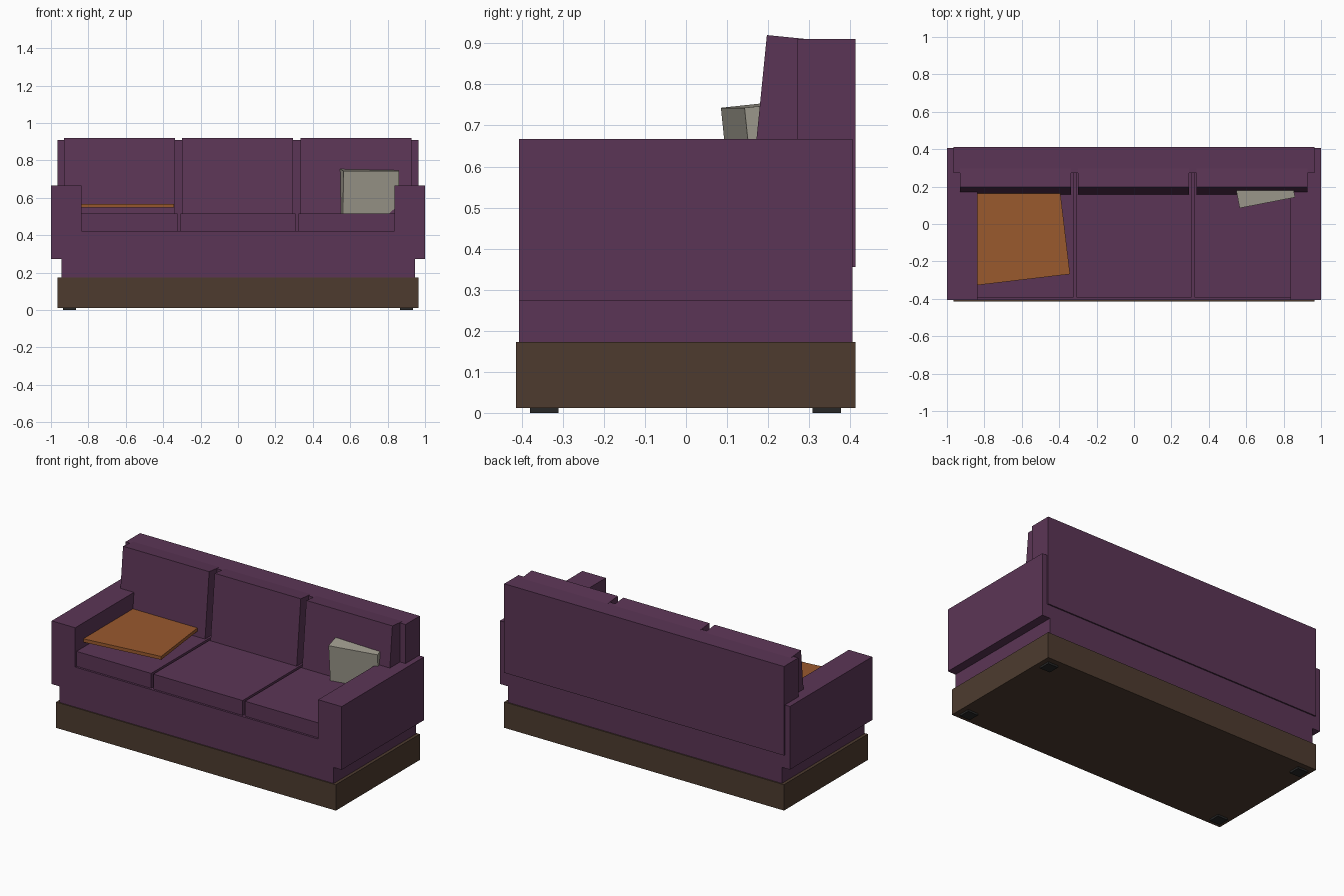
import bpy, bmesh
from math import radians
from mathutils import Matrix, Vector, Euler

if "Cube" in bpy.data.objects:
    bpy.data.objects.remove(bpy.data.objects["Cube"])


def material(name, rgb):
    m = bpy.data.materials.new(name)
    m.diffuse_color = (*rgb, 1)
    m.use_nodes = True
    m.node_tree.nodes["Principled BSDF"].inputs["Base Color"].default_value = m.diffuse_color
    return m


FABRIC = material("plum_fabric", (0.105, 0.036, 0.092))
WOOD = material("dark_wood", (0.075, 0.044, 0.028))
BLACK = material("foot_rubber", (0.02, 0.02, 0.02))
ORANGE = material("orange_fabric", (0.32, 0.10, 0.027))
CREAM = material("cream_fabric", (0.36, 0.34, 0.28))


def add_box(name, lo, hi, mat, pivot=(0, 0, 0), rot=(0, 0, 0)):
    """Box between two corners, rotated (degrees) and moved to its pivot."""
    lo, hi = Vector(lo), Vector(hi)
    bm = bmesh.new()
    bmesh.ops.create_cube(bm, size=1, matrix=Matrix.Translation((lo + hi) / 2)
                          @ Matrix.Diagonal((*(hi - lo), 1)))
    mesh = bpy.data.meshes.new(name)
    bm.to_mesh(mesh)
    bm.free()
    mesh.materials.append(mat)
    ob = bpy.data.objects.new(name, mesh)
    ob.location = pivot
    ob.rotation_euler = Euler([radians(a) for a in rot])
    bpy.context.collection.objects.link(ob)
    return ob


# Plinth, seat base and backrest
add_box("plinth", (-0.965, -0.414, 0.012), (0.965, 0.413, 0.173), WOOD)
add_box("seat_base", (-0.945, -0.407, 0.173), (0.945, 0.405, 0.422), FABRIC)
add_box("backrest", (-0.965, 0.272, 0.355), (0.965, 0.413, 0.91), FABRIC)

# Arms and feet, mirrored left and right
for side, s in (("left", -1), ("right", 1)):
    xs = sorted((s * 0.838, s * 1.0))
    add_box(side + "_arm", (xs[0], -0.407, 0.273), (xs[1], 0.405, 0.667), FABRIC)
    for end, y in (("front", -0.345), ("back", 0.343)):
        add_box(f"{side}_{end}_foot", (s * 0.9 - 0.035, y - 0.035, 0),
                (s * 0.9 + 0.035, y + 0.035, 0.013), BLACK)

# Three seat cushions and three leaning back cushions
for i, side in enumerate(("left", "middle", "right")):
    x = (i - 1) * 0.632
    x0 = -0.84 if i == 0 else x - 0.308
    x1 = 0.84 if i == 2 else x + 0.308
    add_box(side + "_seat_cushion", (x0, -0.394, 0.42), (x1, 0.28, 0.515), FABRIC)
    add_box(side + "_back_cushion", (-0.297, 0, -0.42), (0.297, 0.13, 0), FABRIC,
            (x - 0.002, 0.197, 0.92), (-5.7, 0, 0))

# Loose cushions: one lying flat, one standing against the back
add_box("flat_pillow", (-0.52, 0, 0), (0, 0.52, 0.021), ORANGE,
        (-0.342, -0.268, 0.547), (0, 0, 6.8))
add_box("standing_pillow", (0, 0, -0.235), (0.302, 0.12, 0), CREAM,
        (0.565, 0.085, 0.743), (6, 0, 11))
